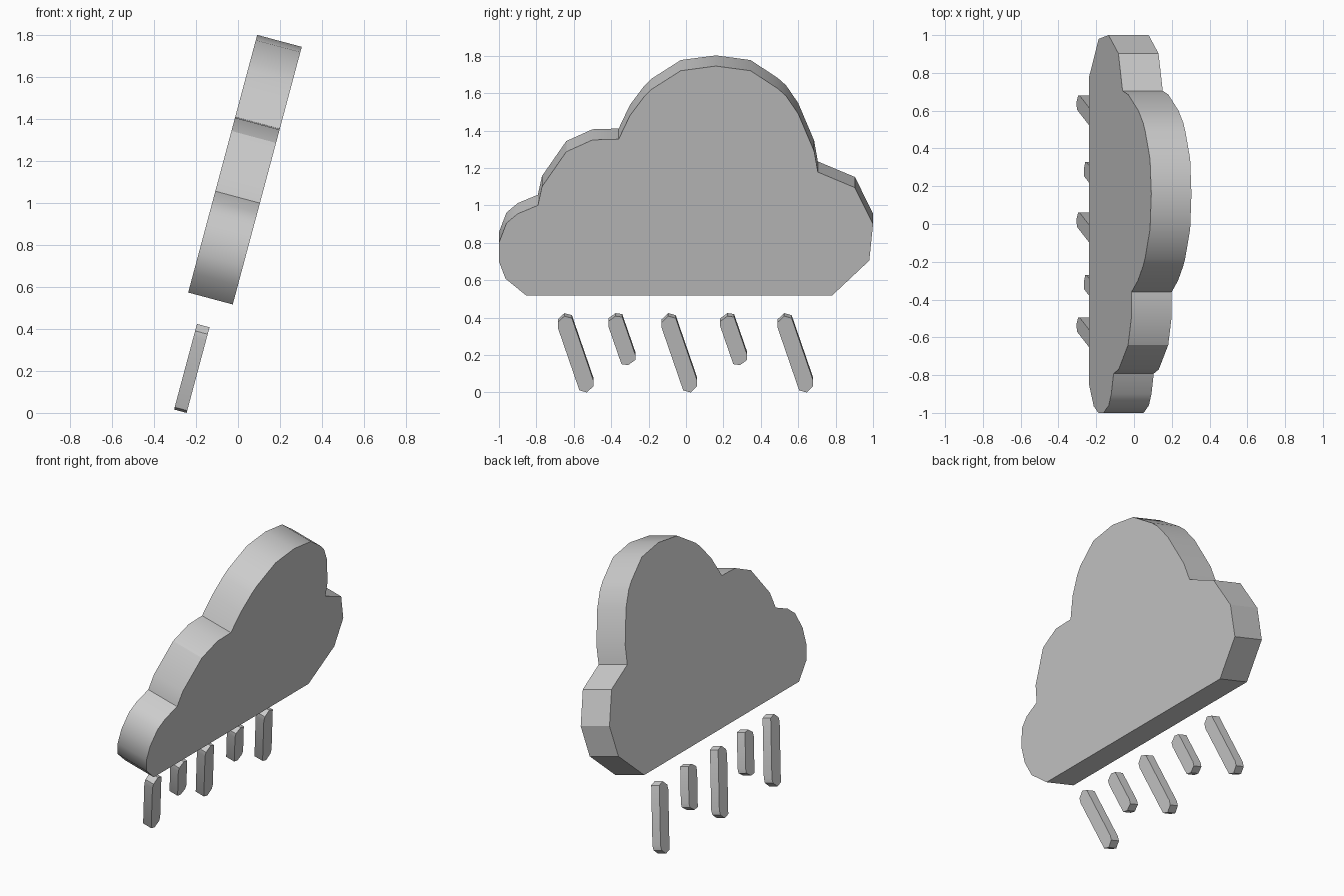
import bpy, bmesh, math

if "Cube" in bpy.data.objects:
    bpy.data.objects.remove(bpy.data.objects["Cube"])

TILT = math.tan(math.radians(15))


def tilted_slab(name, outline, x0, depth):
    """Extrude a (y, z) outline backwards from a face leaning 15 degrees."""
    bm = bmesh.new()
    front = [bm.verts.new((x0 + z * TILT, y, z)) for y, z in outline]
    face = bm.faces.new(front)
    new = bmesh.ops.extrude_face_region(bm, geom=[face])["geom"]
    dx, dz = -depth * math.cos(math.radians(15)), depth * math.sin(math.radians(15))
    bmesh.ops.translate(bm, vec=(dx, 0, dz),
                        verts=[g for g in new if isinstance(g, bmesh.types.BMVert)])
    # ensure the starting face survives as the other cap
    if not face.is_valid:
        bm.faces.new(front)
    bmesh.ops.recalc_face_normals(bm, faces=bm.faces)
    mesh = bpy.data.meshes.new(name)
    bm.to_mesh(mesh)
    # cap count check: both large polygons must be present
    if len(mesh.polygons) < len(outline) + 2:
        bm.faces.new(front)
        bmesh.ops.recalc_face_normals(bm, faces=bm.faces)
        bm.to_mesh(mesh)
    bm.free()
    obj = bpy.data.objects.new(name, mesh)
    bpy.context.collection.objects.link(obj)
    bpy.ops.object.select_all(action='DESELECT')
    obj.select_set(True)
    bpy.context.view_layer.objects.active = obj
    bpy.ops.object.shade_smooth_by_angle(angle=math.radians(30))
    return obj


# Cloud: flat base, then lobes counter-clockwise
cloud = [
    (-0.853, 0.517), (0.78, 0.517), (0.98, 0.705), (1.0, 0.90), (0.903, 1.095),
    (0.705, 1.178), (0.685, 1.29), (0.60, 1.49), (0.535, 1.585), (0.49, 1.625),
    (0.345, 1.72), (0.16, 1.745), (-0.028, 1.72), (-0.185, 1.62), (-0.225, 1.58),
    (-0.30, 1.48), (-0.36, 1.354), (-0.50, 1.35), (-0.64, 1.287), (-0.77, 1.10),
    (-0.792, 1.0), (-0.90, 0.955), (-0.96, 0.905), (-1.0, 0.80), (-1.0, 0.70),
    (-0.965, 0.608),
]
tilted_slab("cloud", cloud, -0.025 - 0.517 * TILT, 0.22)


# Raindrops: slanted bars with chamfered ends, point-symmetric about the centre
def raindrop(name, y, z, half_end):
    outline = [(y + a, z + b) for a, b in half_end]
    outline += [(y - a, z - b) for a, b in half_end]
    tilted_slab(name, outline, -0.245, 0.062)


long_end = [(0.02, -0.193), (0.06, -0.204), (0.095, -0.171), (0.095, -0.141)]
short_end = [(-0.002, -0.126), (0.034, -0.131), (0.072, -0.103), (0.072, -0.076)]
for i, y in enumerate((-0.59, -0.035, 0.585)):
    raindrop(f"long_raindrop_{i + 1}", y, 0.204, long_end)
for i, y in enumerate((-0.343, 0.255)):
    raindrop(f"short_raindrop_{i + 1}", y, 0.277, short_end)
